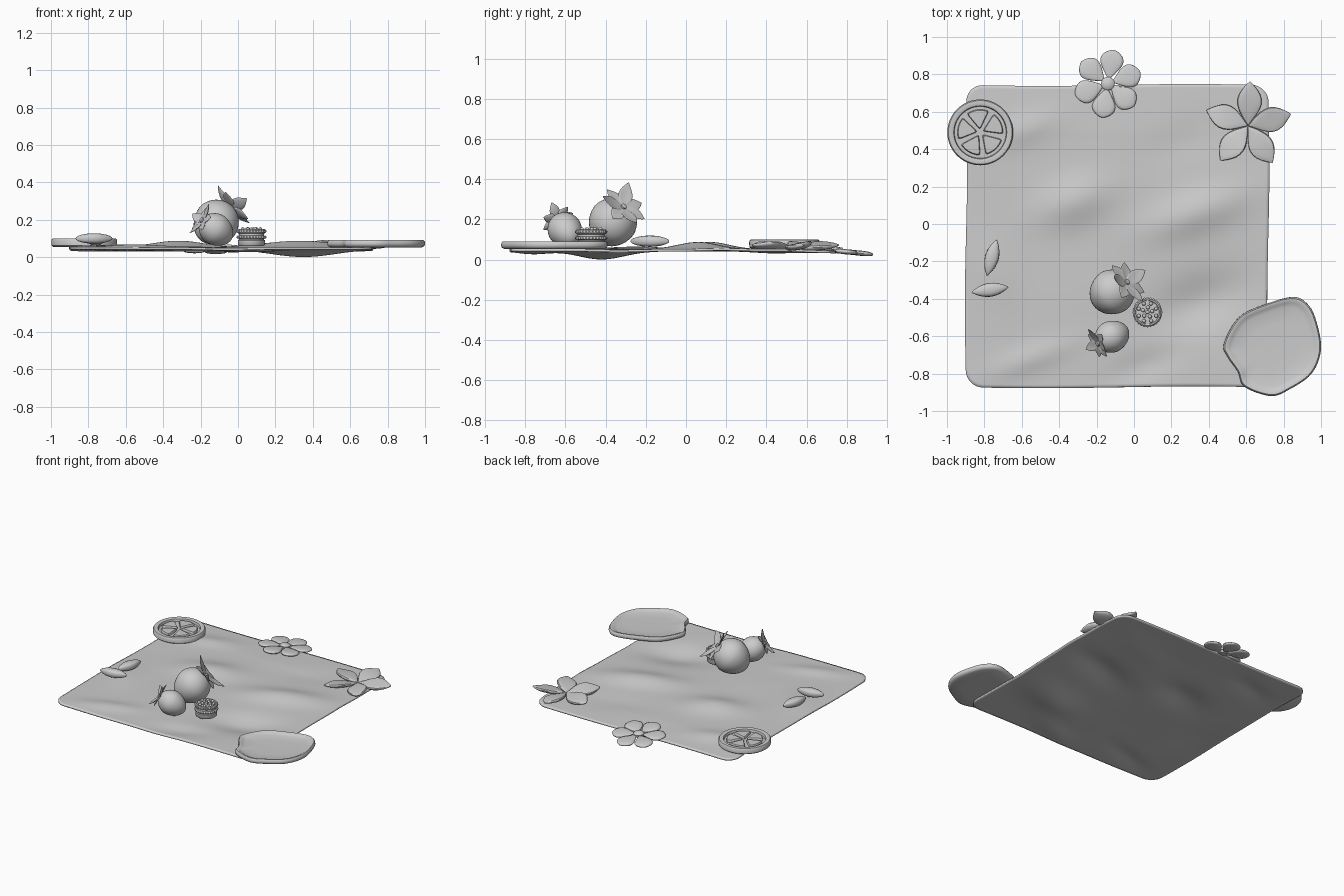
import bpy, bmesh, math
from math import sin, cos, pi, radians, exp
from mathutils import Vector, Matrix

if "Cube" in bpy.data.objects:
    bpy.data.objects.remove(bpy.data.objects["Cube"])


def finish(name, bm, angle=45):
    bmesh.ops.recalc_face_normals(bm, faces=bm.faces)
    me = bpy.data.meshes.new(name)
    bm.to_mesh(me)
    bm.free()
    ob = bpy.data.objects.new(name, me)
    bpy.context.collection.objects.link(ob)
    bpy.ops.object.select_all(action='DESELECT')
    ob.select_set(True)
    bpy.context.view_layer.objects.active = ob
    bpy.ops.object.shade_smooth_by_angle(angle=radians(angle))
    return ob


def loft(bm, start, rings, end, M=Matrix()):
    """Closed skin: a pole, equal rings, a pole."""
    a, b = bm.verts.new(M @ Vector(start)), bm.verts.new(M @ Vector(end))
    R = [[bm.verts.new(M @ Vector(p)) for p in r] for r in rings]
    n = len(R[0])
    for k in range(n):
        j = (k + 1) % n
        bm.faces.new((a, R[0][j], R[0][k]))
        bm.faces.new((b, R[-1][k], R[-1][j]))
        for r, s in zip(R, R[1:]):
            bm.faces.new((r[k], r[j], s[j], s[k]))


def lathe(bm, prof, M=Matrix(), n=40):
    rings = [[(r * cos(2*pi*k/n), r * sin(2*pi*k/n), z) for k in range(n)] for r, z in prof[1:-1]]
    loft(bm, (0, 0, prof[0][1]), rings, (0, 0, prof[-1][1]), M)


def petal(bm, M, length, width, thick, a=1.0, b=1.0, bend=0.0, cup=0.0, n=16, seg=14):
    """Puffed leaf along local x; a moves the widest point, b rounds the ends."""
    rings = []
    for i in range(1, seg):
        t = (1 - cos(pi * i / seg)) / 2
        w = sin(pi * t**a)**b
        ring = []
        for k in range(n):
            c, s = cos(2*pi*k/n), sin(2*pi*k/n)
            y = width/2 * w * math.copysign(abs(c)**0.8, c)
            z = thick/2 * w**0.6 * math.copysign(abs(s)**0.7, s)
            ring.append((t * length, y, z + bend*t*t + cup * (c*w)**2))
        rings.append(ring)
    loft(bm, (0, 0, 0), rings, (length, 0, bend), M)


def place(loc, rz=0):
    return Matrix.Translation(loc) @ Matrix.Rotation(radians(rz), 4, 'Z')


# picnic cloth with soft folds and rounded corners
FOLDS = [(0.33, 0.06, 0.035, 0.28, 0.11), (0.35, -0.42, -0.04, 0.25, 0.14), (-0.32, 0.12, 0.035, 0.2, 0.12),
         (-0.3, -0.35, 0.004, 0.2, 0.2), (-0.6, 0.5, 0.015, 0.2, 0.08), (-0.55, -0.72, 0.015, 0.22, 0.07),
         (0.05, -0.76, -0.014, 0.2, 0.08), (0.3, 0.45, -0.01, 0.25, 0.12), (-0.75, -0.25, 0.012, 0.12, 0.2)]


def cloth_z(x, y):
    z = 0.047
    for fx, fy, amp, sx, sy in FOLDS:
        u = (x-fx)*cos(0.35) + (y-fy)*sin(0.35)
        v = (y-fy)*cos(0.35) - (x-fx)*sin(0.35)
        z += amp * exp(-(u/sx)**2 - (v/sy)**2)
    return z - 0.01 * max(0, y - 0.5)/0.25


bm = bmesh.new()
bmesh.ops.create_grid(bm, x_segments=90, y_segments=90, size=1)
half, rad = 0.808, 0.09
for v in bm.verts:
    x, y = v.co.x * half, v.co.y * half
    ex, ey = abs(x) - (half - rad), abs(y) - (half - rad)
    if ex > 0 and ey > 0:                       # round the corner
        m = max(ex, ey) / math.hypot(ex, ey)
        x = math.copysign(half - rad + ex*m, x)
        y = math.copysign(half - rad + ey*m, y)
    x, y = x - 0.09 + 0.006*sin(4*y), y - 0.065 + 0.005*sin(4*x)
    v.co = (x, y, cloth_z(x, y))
cloth = finish("cloth", bm)
mod = cloth.modifiers.new("thickness", 'SOLIDIFY')
mod.thickness = 0.012
mod.offset = 0

# citrus slice: rind, recessed pith, raised segments
bm = bmesh.new()
C = place((-0.822, 0.49, 0), 97)
lathe(bm, [(0, .055), (.165, .055), (.175, .063), (.176, .09), (.17, .099), (.155, .101),
           (.142, .097), (.138, .08), (0, .08)], C, 56)
for i in range(5):
    M = C @ Matrix.Rotation(2*pi*i/5, 4, 'Z')
    arc = [(0.122*cos(q), 0.122*sin(q)) for q in [radians(-27 + 54*k/8) for k in range(9)]]
    out = [(0.025, 0.007), (0.02, 0), (0.025, -0.007)] + [(0.11*cos(.5), -0.11*sin(.5))] + arc + [(0.11*cos(.5), 0.11*sin(.5))]
    rings = [[(.082 + (x-.082)*s, y*s, z) for x, y in out] for s, z in [(1, .078), (1, .089), (.9, .096)]]
    loft(bm, (.082, 0, .078), rings, (.082, 0, .097), M)
finish("citrus_slice", bm)

# six-petal flower drooping over the back edge
bm = bmesh.new()
F = Matrix.Translation((-0.14, 0.75, 0.044)) @ Matrix.Rotation(-0.1, 4, 'X')
for i in range(6):
    petal(bm, F @ Matrix.Rotation(radians(80 + 60*i), 4, 'Z') @ Matrix.Translation((.02, 0, 0)),
          0.165, 0.125, 0.026, 1.6, 0.65)
lathe(bm, [(0, -.012), (.034, -.01), (.036, .008), (.026, .018), (0, .021)], F, 24)
finish("round_petal_flower", bm)

# five-petal pointed flower on the back right corner
bm = bmesh.new()
for i in range(5):
    petal(bm, place((0.61, 0.525, 0.062), 88 + 72*i) @ Matrix.Rotation(0.18, 4, 'X'),
          0.238, 0.135, 0.034, 1.15, 0.95, 0.012, 0.008)
finish("pointed_petal_flower", bm)

# handmade dish with uneven outline
OUT = [(.48, -.64), (.56, -.50), (.70, -.43), (.85, -.39), (.93, -.43), (.975, -.52), (1, -.67), (.95, -.80),
       (.83, -.885), (.73, -.92), (.59, -.87), (.555, -.79), (.50, -.71)]
pts, n = [], len(OUT)
for i in range(n):
    p = [Vector(OUT[(i+k) % n]) for k in (-1, 0, 1, 2)]
    for k in range(6):
        t = k/6
        pts.append(0.5*(2*p[1] + (p[2]-p[0])*t + (2*p[0]-5*p[1]+4*p[2]-p[3])*t*t + (3*p[1]-p[0]-3*p[2]+p[3])*t**3))
c = Vector((0.745, -0.66))
rings = [[(*(c + (q-c)*s), z) for q in pts] for s, z in
         [(.6, .052), (.93, .053), (.985, .06), (1, .07), (.995, .083), (.97, .091), (.93, .091), (.88, .083), (.8, .077), (.5, .074)]]
bm = bmesh.new()
loft(bm, (*c, .052), rings, (*c, .073))
finish("dish", bm)

# two almonds
for i, (x, y, ang, z) in enumerate([(-0.76, -0.18, 75, 0.092), (-0.77, -0.352, 8, 0.1)]):
    bm = bmesh.new()
    petal(bm, place((x, y, z), ang) @ Matrix.Translation((-.1, 0, 0)), 0.2, 0.074, 0.056, 1.0, 0.8)
    finish(f"almond_{i+1}", bm)


# strawberries with leafy caps
def strawberry(name, loc, axis, r, length):
    M = Matrix.Translation(loc) @ Vector(axis).to_track_quat('Z', 'Y').to_matrix().to_4x4()
    prof = []
    for i in range(21):
        t = i / 20
        prof.append((r * sin(pi * t**1.15)**0.75 if 0 < i < 20 else 0,
                     length * ((1 - cos(pi*t)) / 2 - 0.56)))
    bm = bmesh.new()
    lathe(bm, [(r * sin(pi*i/20) * (0.80 + 0.2*min(1, i/11)), length * (-0.56 + (1 - cos(pi*i/20))/2))
               for i in range(21)], M, 36)
    finish(name, bm, 60)
    bm = bmesh.new()
    top = length * 0.44
    for i in range(7):
        petal(bm, M @ place((0, 0, top - .003), 360*i/7 + 12), r*(1.0 + .12*(i % 2)), r*0.62, 0.008,
              0.95, 0.9, r*(0.02 + 0.35*(i % 2)), 0.006, 12, 10)
    lathe(bm, [(0, top - .01), (.016, top - .005), (.014, top + .008), (0, top + .012)], M, 12)
    finish(name + "_leaves", bm)


strawberry("large_strawberry", (-0.11, -0.36, 0.193), (0.62, 0.42, 0.6), 0.122, 0.255)
strawberry("small_strawberry", (-0.125, -0.605, 0.152), (-0.75, -0.38, 0.5), 0.086, 0.2)

# small layered cake with ridged sides and berries on top
bm = bmesh.new()
K = place((0.072, -0.472, 0))
prof = [(0, .06), (.066, .06), (.072, .066), (.072, .09), (.066, .094)]
prof += [(.066, .099), (.075, .103), (.075, .111), (.067, .115), (.067, .126), (.075, .13),
         (.076, .146), (.071, .151), (.064, .15), (.062, .143), (0, .143)]
lathe(bm, prof, K, 40)
for i in range(28):                             # frilled bands
    a = 2*pi*i/28
    for z in (.107, .138):
        bmesh.ops.create_icosphere(bm, subdivisions=1, radius=.0085,
                                   matrix=K @ Matrix.Translation((.073*cos(a), .073*sin(a), z)))
for cnt, rr in ((1, 0), (5, .026), (8, .05)):
    for i in range(cnt):
        a = 2*pi*i/cnt + rr*8
        bmesh.ops.create_icosphere(bm, subdivisions=2, radius=.0105,
                                   matrix=K @ Matrix.Translation((rr*cos(a), rr*sin(a), .15)))
finish("mini_cake", bm)
